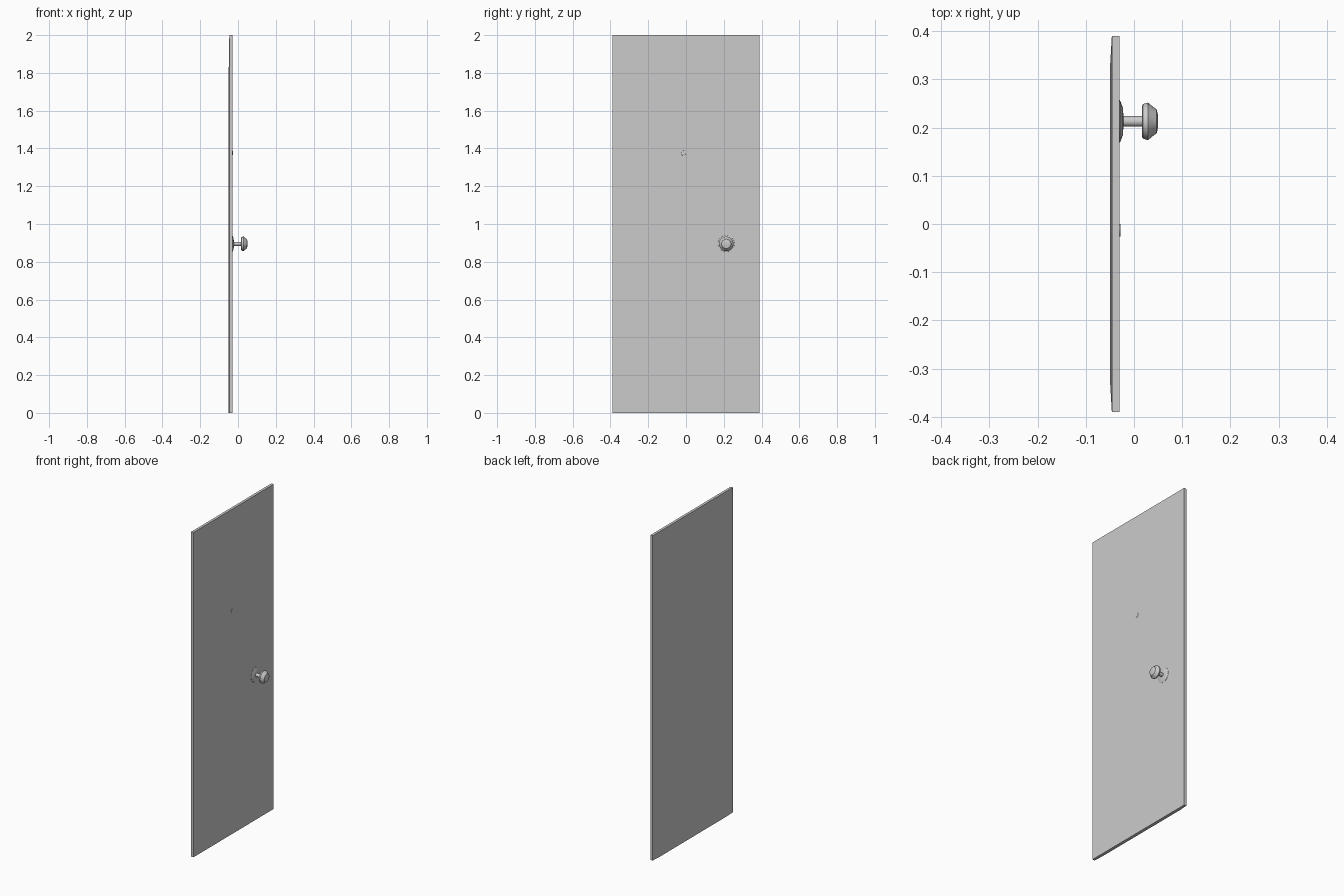
import bpy, bmesh, math

if "Cube" in bpy.data.objects:
    bpy.data.objects.remove(bpy.data.objects["Cube"])


def finish(name, bm, smooth=False):
    bmesh.ops.recalc_face_normals(bm, faces=bm.faces)
    mesh = bpy.data.meshes.new(name)
    bm.to_mesh(mesh)
    bm.free()
    obj = bpy.data.objects.new(name, mesh)
    bpy.context.collection.objects.link(obj)
    if smooth:
        bpy.ops.object.select_all(action='DESELECT')
        obj.select_set(True)
        bpy.context.view_layer.objects.active = obj
        bpy.ops.object.shade_smooth_by_angle(angle=math.radians(35))
    return obj


def turned(name, profile, y, z, sides=16):
    """Turn (x, radius) points around an axis parallel to x, capping both ends."""
    bm = bmesh.new()
    rings = []
    for x, r in profile:
        rings.append([bm.verts.new((x, y + r * math.cos(2 * math.pi * i / sides),
                                    z + r * math.sin(2 * math.pi * i / sides)))
                      for i in range(sides)])
    for a, b in zip(rings, rings[1:]):
        for i in range(sides):
            j = (i + 1) % sides
            bm.faces.new((a[i], a[j], b[j], b[i]))
    bm.faces.new(rings[0])
    bm.faces.new(rings[-1])
    return finish(name, bm, True)


# Door slab, its back shallowly tapered towards the sides and top
def outline(bm, x, half_width, height):
    return [bm.verts.new((x, y, z)) for y, z in (
        (-half_width, 0), (half_width, 0), (half_width, height), (-half_width, height))]


bm = bmesh.new()
loops = [outline(bm, -0.03, 0.39, 2.0),
         outline(bm, -0.046, 0.39, 2.0),
         outline(bm, -0.0495, 0.33, 1.8)]
for a, b in zip(loops, loops[1:]):
    for i in range(4):
        j = (i + 1) % 4
        bm.faces.new((a[i], a[j], b[j], b[i]))
bm.faces.new(loops[0])
bm.faces.new(loops[-1])
finish("door_slab", bm)

# Handle: wall plate, stem and faceted knob
KY, KZ = 0.213, 0.895
turned("handle_plate", [(-0.031, 0.045), (-0.029, 0.044), (-0.023, 0.028), (-0.022, 0.012)], KY, KZ)
turned("handle_stem", [(-0.024, 0.011), (0.02, 0.011)], KY, KZ)
turned("handle_knob", [(0.017, 0.012), (0.017, 0.033), (0.019, 0.036), (0.029, 0.039),
                       (0.041, 0.029), (0.047, 0.025), (0.0495, 0.014), (0.05, 0.003)], KY, KZ)

# Peephole
turned("peephole", [(-0.031, 0.014), (-0.0285, 0.013), (-0.0275, 0.009)], -0.013, 1.375, 12)
